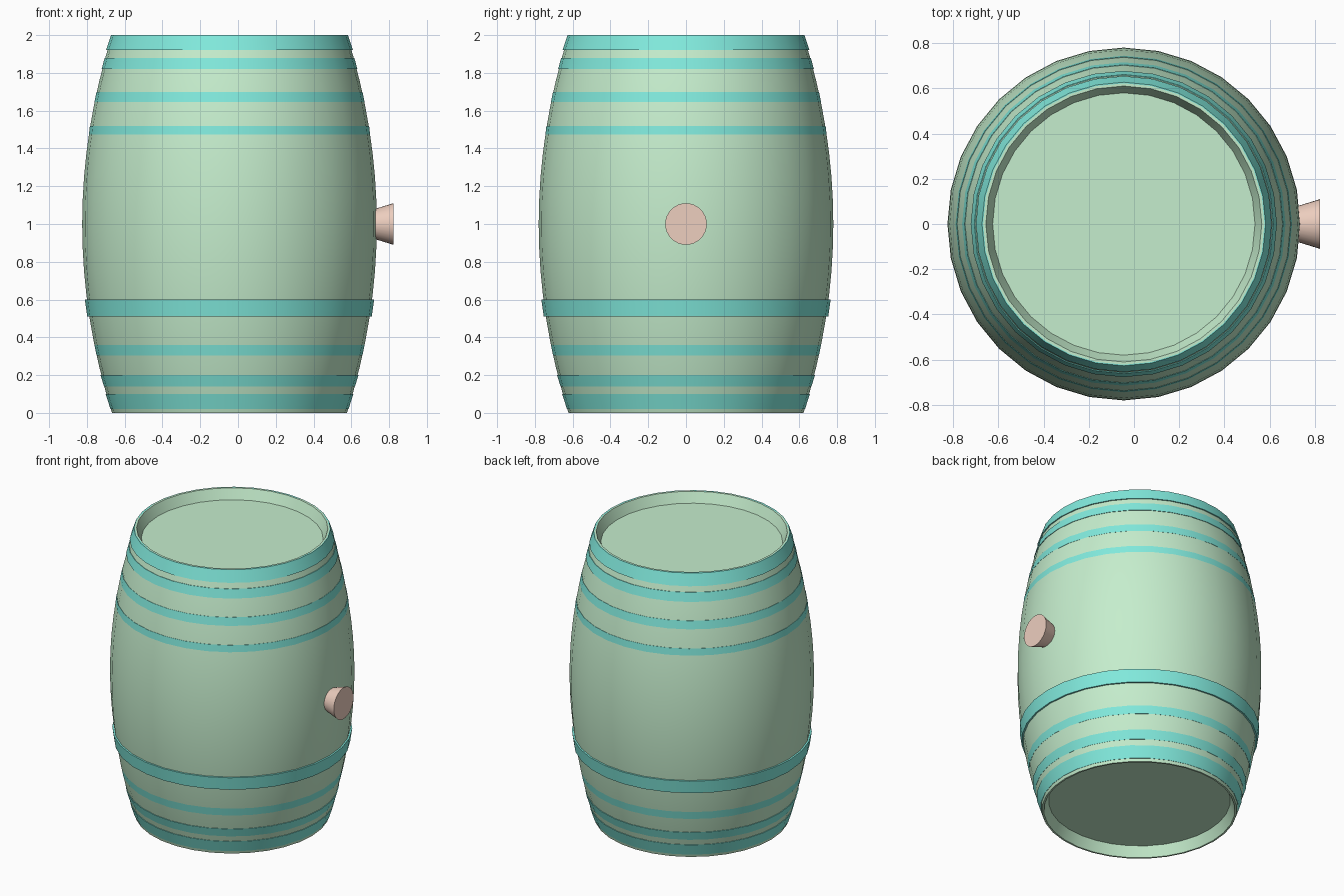
import bpy, bmesh, math
from mathutils import Vector, Matrix

if "Cube" in bpy.data.objects:
    bpy.data.objects.remove(bpy.data.objects["Cube"])

SIDES = 32
CX = -0.045  # barrel axis; the plug sticks out on +x


def material(name, rgb):
    m = bpy.data.materials.new(name)
    m.diffuse_color = (*rgb, 1)
    m.use_nodes = True
    m.node_tree.nodes["Principled BSDF"].inputs["Base Color"].default_value = m.diffuse_color
    return m


def lathe(name, profile, mat, closed=False):
    """Spin an (r, z) profile around z; r = 0 points become poles."""
    bm = bmesh.new()
    rings = []
    for r, z in profile:
        if r == 0:
            rings.append([bm.verts.new((0, 0, z))] * SIDES)
        else:
            rings.append([bm.verts.new((r * math.cos(a), r * math.sin(a), z))
                          for a in (2 * math.pi * i / SIDES for i in range(SIDES))])
    pairs = list(zip(rings, rings[1:]))
    if closed:
        pairs.append((rings[-1], rings[0]))
    for a, b in pairs:
        for i in range(SIDES):
            j = (i + 1) % SIDES
            bm.faces.new(list(dict.fromkeys((a[i], a[j], b[j], b[i]))))
    bmesh.ops.recalc_face_normals(bm, faces=bm.faces)
    me = bpy.data.meshes.new(name)
    bm.to_mesh(me)
    bm.free()
    ob = bpy.data.objects.new(name, me)
    bpy.context.collection.objects.link(ob)
    me.materials.append(mat)
    ob.location.x = CX
    bpy.ops.object.select_all(action='DESELECT')
    ob.select_set(True)
    bpy.context.view_layer.objects.active = ob
    bpy.ops.object.shade_smooth_by_angle(angle=math.radians(30))
    return ob


wood = material("green_wood", (0.56, 0.85, 0.61))
band = material("teal_band", (0.22, 0.82, 0.72))
cork = material("cork", (0.85, 0.62, 0.52))

# bulging body with recessed heads at both ends
N = 16
side = [(0.78 - 0.158 * (2 * i / N - 1) ** 2, 2 * i / N) for i in range(N + 1)]
lathe("barrel_body",
      [(0, 0.07), (0.58, 0.07), (0.61, 0)] + side +
      [(0.61, 2), (0.58, 1.93), (0, 1.93)], wood)

# hoops: bottom z, bottom radius, top z, top radius
hoops = [
    (0.02, 0.630, 0.10, 0.656), (0.14, 0.664, 0.20, 0.683),
    (0.305, 0.704, 0.365, 0.716), (0.51, 0.753, 0.60, 0.766),
    (1.43, 0.749, 1.52, 0.739), (1.645, 0.715, 1.70, 0.704),
    (1.82, 0.677, 1.88, 0.661), (1.92, 0.654, 2.00, 0.627),
]
for n, (z0, r0, z1, r1) in enumerate(hoops):
    t = 0.012
    lathe(f"hoop_{n + 1}", [(r0, z0), (r1, z1), (r1 - t, z1), (r0 - t, z0)], band, True)

# tapered plug on the right side
plug = lathe("plug", [(0, 0), (0.07, 0), (0.11, 0.13), (0, 0.13)], cork)
plug.rotation_euler.y = math.pi / 2
plug.location = (0.693, 0, 1)
